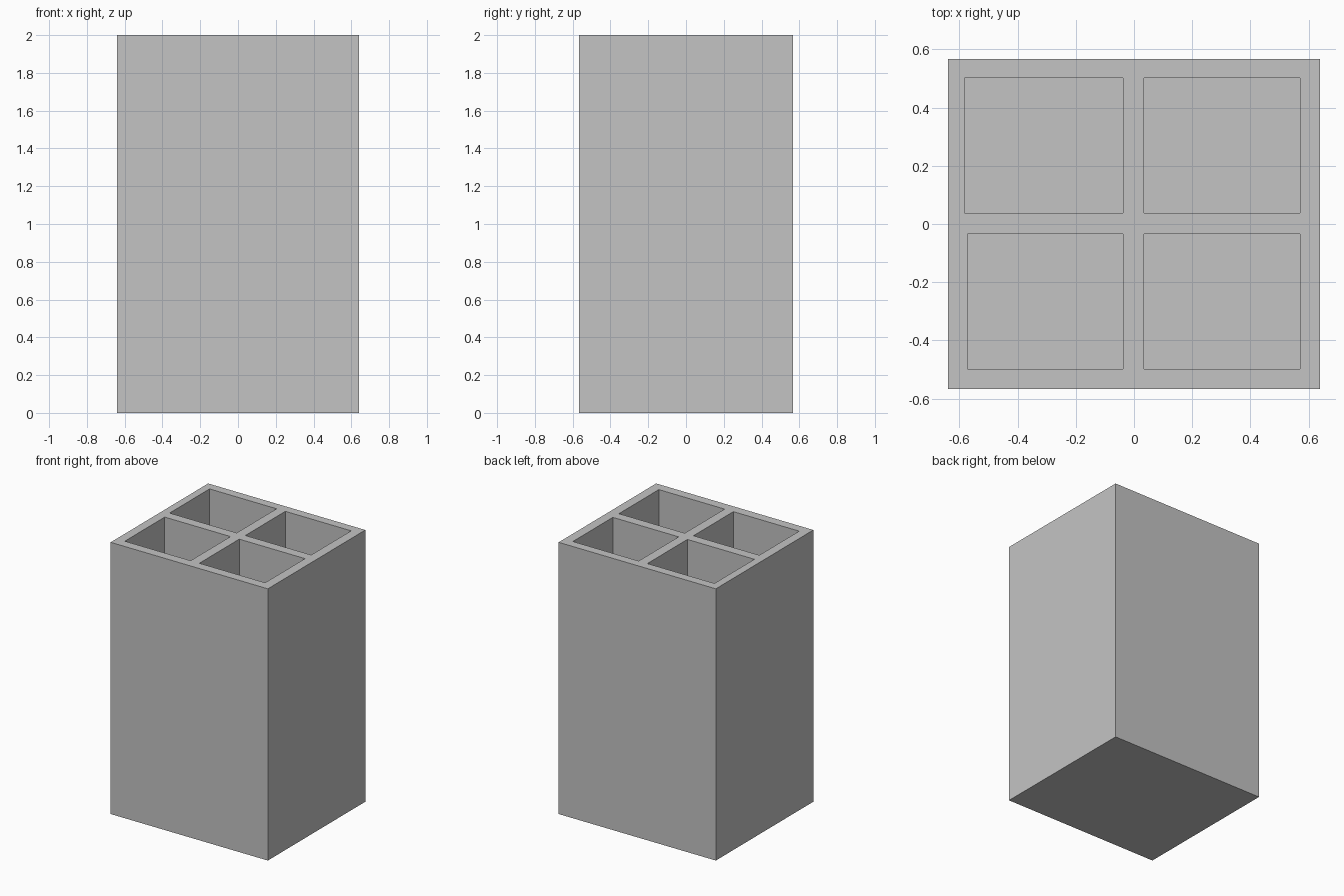
import bpy
from mathutils import Vector

if "Cube" in bpy.data.objects:
    bpy.data.objects.remove(bpy.data.objects["Cube"], do_unlink=True)

HEIGHT = 2.0
FLOOR = 0.07

grey = bpy.data.materials.new("light_grey")
grey.use_nodes = True
colour = (0.55, 0.55, 0.55, 1.0)
grey.diffuse_color = colour
grey.node_tree.nodes["Principled BSDF"].inputs["Base Color"].default_value = colour


def box(name, low, high):
    """Box between two opposite corners."""
    low, high = Vector(low), Vector(high)
    bpy.ops.mesh.primitive_cube_add(size=1, location=(low + high) / 2)
    obj = bpy.context.object
    obj.name = name
    obj.scale = high - low
    bpy.ops.object.transform_apply(location=True, rotation=False, scale=True)
    obj.data.materials.append(grey)
    return obj


# Outer block
holder = box("divided_holder", (-0.64, -0.567, 0), (0.64, 0.567, HEIGHT))

# Four deep compartments: x range, y range
back, front = (0.037, 0.502), (-0.498, -0.034)
compartments = {
    "back_right": ((-0.583, -0.037), back),
    "back_left": ((0.034, 0.57), back),
    "front_right": ((-0.573, -0.037), front),
    "front_left": ((0.034, 0.57), front),
}
for name, (xs, ys) in compartments.items():
    cutter = box(name + "_cutter", (xs[0], ys[0], FLOOR), (xs[1], ys[1], HEIGHT + 0.1))
    cutter.hide_render = True
    bpy.context.view_layer.objects.active = holder
    cut = holder.modifiers.new(name + "_compartment", "BOOLEAN")
    cut.operation = "DIFFERENCE"
    cut.solver = "EXACT"
    cut.object = cutter
    bpy.ops.object.modifier_apply(modifier=cut.name)
    bpy.data.objects.remove(cutter, do_unlink=True)
